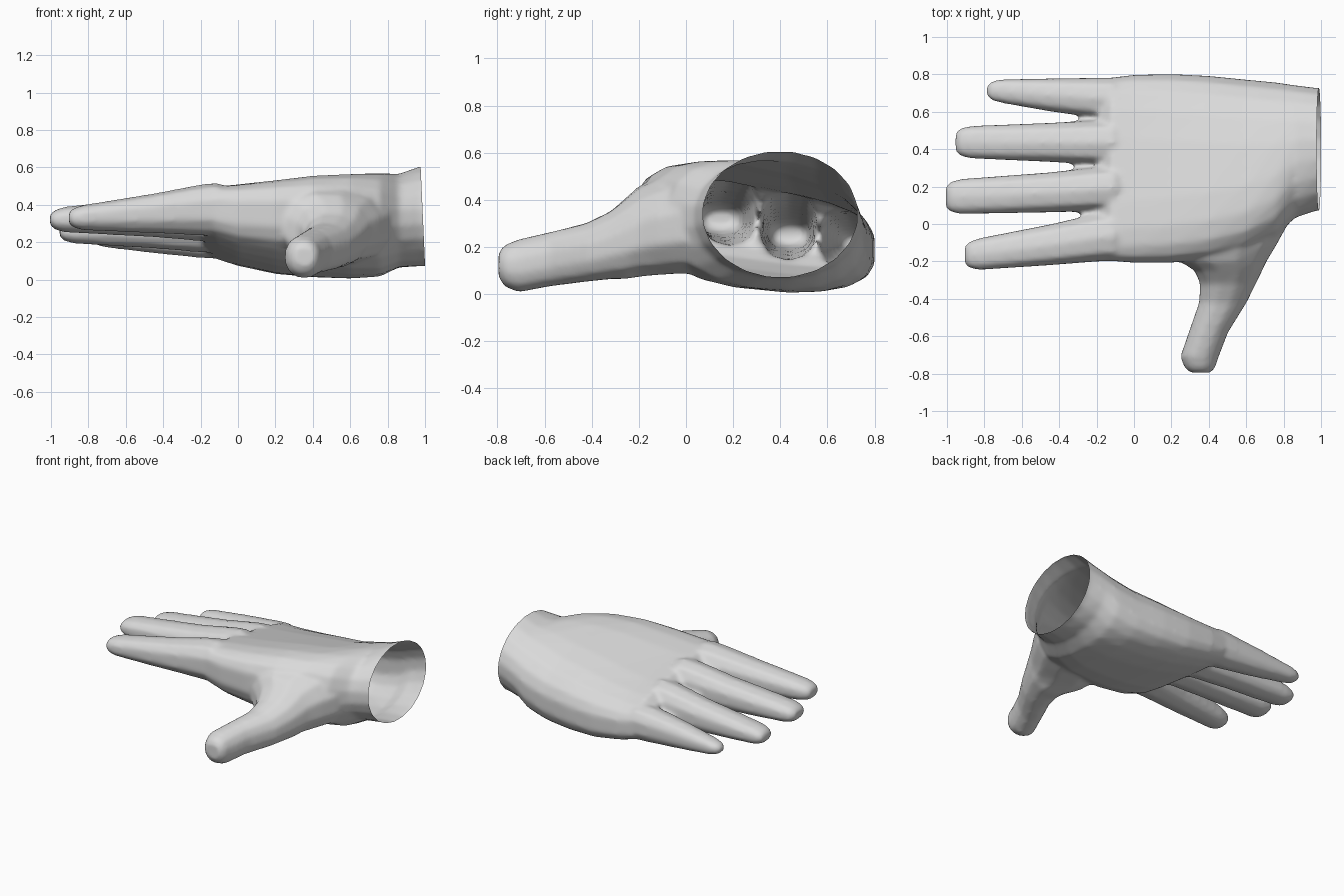
import bpy, bmesh, math

cube = bpy.data.objects.get("Cube")
if cube:
    bpy.data.objects.remove(cube)

skin = bpy.data.materials.new("plain grey")
skin.use_nodes = True
skin.diffuse_color = (0.7, 0.7, 0.7, 1)
skin.node_tree.nodes["Principled BSDF"].inputs["Base Color"].default_value = (0.7, 0.7, 0.7, 1)


def power(v, p):
    return math.copysign(abs(v) ** p, v)


def loft(name, rows, axis, sides, square):
    """Rows: station, low/high side, bottom and top at low side, bottom and top at high side."""
    bm = bmesh.new()
    rings = []
    for i, (s, a, b, bot_a, top_a, bot_b, top_b) in enumerate(rows):
        p = square[i] if isinstance(square, list) else square
        ring = []
        for k in range(sides):
            t = math.tau * (k + 0.5) / sides
            u, v = (power(math.cos(t), p) + 1) / 2, (power(math.sin(t), p) + 1) / 2
            w = a + (b - a) * u
            bot, top = bot_a + (bot_b - bot_a) * u, top_a + (top_b - top_a) * u
            z = bot + (top - bot) * v
            ring.append(bm.verts.new((s, w, z) if axis == "x" else (w, s, z)))
        rings.append(ring)
    for r, q in zip(rings, rings[1:]):
        for k in range(sides):
            n = (k + 1) % sides
            bm.faces.new((r[k], r[n], q[n], q[k]))
    bm.faces.new(rings[0])
    bm.faces.new(rings[-1])
    bmesh.ops.recalc_face_normals(bm, faces=bm.faces)
    mesh = bpy.data.meshes.new(name)
    bm.to_mesh(mesh)
    bm.free()
    obj = bpy.data.objects.new(name, mesh)
    bpy.context.collection.objects.link(obj)
    mesh.materials.append(skin)
    return obj


# Palm, from beyond the wrist opening to just behind the finger webs
hand = loft("hand", [
    (1.06, 0.07, 0.73, 0.07, 0.61, 0.07, 0.61),
    (0.98, 0.07, 0.73, 0.07, 0.61, 0.07, 0.61),
    (0.86, 0.03, 0.745, 0.08, 0.58, 0.05, 0.55),
    (0.76, -0.07, 0.76, 0.05, 0.62, -0.01, 0.50),
    (0.60, -0.14, 0.775, 0.06, 0.63, -0.03, 0.44),
    (0.40, -0.19, 0.795, 0.09, 0.62, -0.03, 0.41),
    (0.20, -0.21, 0.805, 0.12, 0.59, -0.01, 0.38),
    (0.00, -0.21, 0.80, 0.16, 0.56, 0.04, 0.36),
    (-0.12, -0.20, 0.785, 0.21, 0.54, 0.08, 0.36),
    (-0.19, -0.18, 0.76, 0.26, 0.47, 0.14, 0.31),
], "x", 20, [1, 1, 0.95, 0.85, 0.75, 0.7, 0.65, 0.6, 0.55, 0.6])

# Thumb, growing out of the side of the palm
parts = [loft("thumb", [
    (0.10, 0.30, 0.84, 0.08, 0.50, 0.08, 0.50),
    (-0.02, 0.25, 0.82, 0.10, 0.52, 0.07, 0.50),
    (-0.12, 0.20, 0.765, 0.10, 0.51, 0.06, 0.48),
    (-0.20, 0.24, 0.715, 0.08, 0.48, 0.06, 0.44),
    (-0.25, 0.32, 0.69, 0.06, 0.43, 0.06, 0.40),
    (-0.32, 0.35, 0.655, 0.06, 0.36, 0.06, 0.35),
    (-0.42, 0.345, 0.605, 0.05, 0.31, 0.05, 0.30),
    (-0.58, 0.29, 0.505, 0.03, 0.265, 0.03, 0.265),
    (-0.71, 0.245, 0.455, 0.005, 0.235, 0.005, 0.235),
    (-0.77, 0.27, 0.435, 0.03, 0.21, 0.03, 0.21),
    (-0.795, 0.30, 0.41, 0.07, 0.18, 0.07, 0.18),
], "y", 12, 0.9)]

# Fingers: base sides, tip sides, tip x, base bottom and top, tip bottom and top
fingers = {
    "index_finger": (-0.205, 0.06, -0.25, -0.08, -0.905, 0.235, 0.51, 0.265, 0.395),
    "middle_finger": (0.065, 0.308, 0.05, 0.24, -1.005, 0.205, 0.49, 0.255, 0.385),
    "ring_finger": (0.313, 0.558, 0.35, 0.525, -0.955, 0.145, 0.43, 0.195, 0.315),
    "little_finger": (0.563, 0.785, 0.65, 0.775, -0.79, 0.115, 0.35, 0.175, 0.275),
}
for name, (a0, b0, a1, b1, tip, z0, t0, z1, t1) in fingers.items():
    rows = []
    for x, f, shrink in ((0.0, 0, 0.04), (-0.11, -0.08, 0), (-0.2, 0, 0), (-0.45, 0.42, 0),
                         (tip + 0.08, 0.95, 0), (tip + 0.025, 1, 0.012), (tip, 1, 0.035)):
        a, b = a0 + (a1 - a0) * f + shrink, b0 + (b1 - b0) * f - shrink
        z, t = z0 + (z1 - z0) * f + shrink, t0 + (t1 - t0) * f - shrink
        rows.append((x, a, b, z, t, z, t))
    parts.append(loft(name, rows, "x", 10, 0.82))

# Weld everything into one skin and soften the joints
for part in parts:
    mod = hand.modifiers.new("join " + part.name, "BOOLEAN")
    mod.operation = "UNION"
    mod.solver = "EXACT"
    mod.object = part
remesh = hand.modifiers.new("even skin", "REMESH")
remesh.mode = "VOXEL"
remesh.voxel_size = 0.015
soften = hand.modifiers.new("soften joints", "SMOOTH")
soften.factor = 0.5
soften.iterations = 7
baked = bpy.data.meshes.new_from_object(hand.evaluated_get(bpy.context.evaluated_depsgraph_get()))
hand.modifiers.clear()
hand.data = baked
for part in parts:
    bpy.data.objects.remove(part)

# Cut the wrist open along a slightly slanted rim
bm = bmesh.new()
bm.from_mesh(baked)
bmesh.ops.bisect_plane(bm, geom=bm.verts[:] + bm.edges[:] + bm.faces[:],
                       plane_co=(1, 0, 0.08), plane_no=(1, 0, 0.045), clear_outer=True)
bm.to_mesh(baked)
bm.free()
if not baked.materials:
    baked.materials.append(skin)

# Smooth skin
bpy.context.view_layer.objects.active = hand
hand.select_set(True)
bpy.ops.object.shade_smooth_by_angle(angle=math.radians(50))
